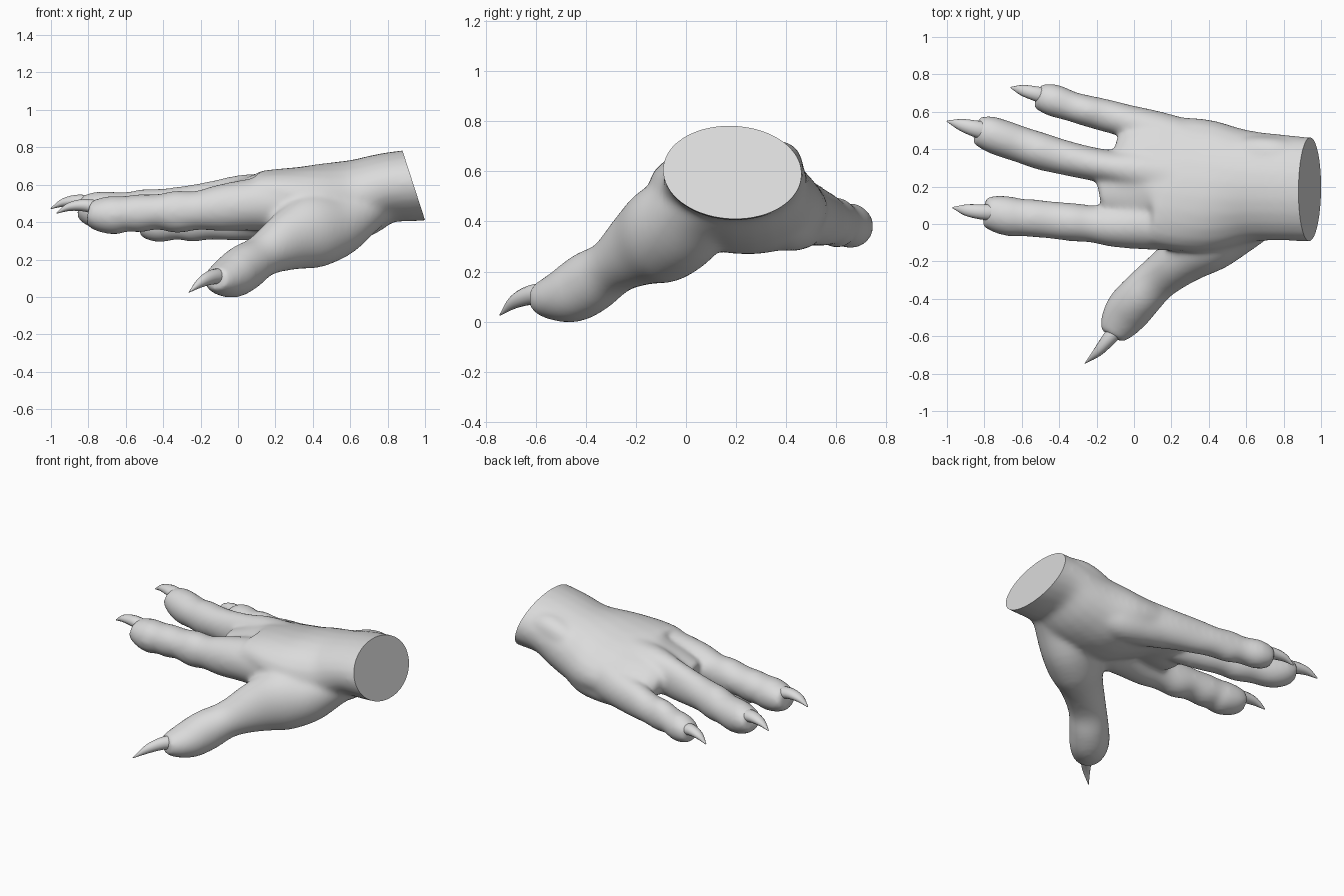
import bpy, bmesh, math
from mathutils import Vector

skin = bpy.data.materials.new("pale_grey")
skin.diffuse_color = (0.71, 0.71, 0.71, 1)


def spline(pts, n):
    """Catmull-Rom interpolation of (x, y, z, side radius, up radius, roll) stations."""
    P = [Vector(tuple(p) + (0,) * (6 - len(p))) for p in pts]
    P = [P[0] * 2 - P[1]] + P + [P[-1] * 2 - P[-2]]
    out = []
    for i in range(1, len(P) - 2):
        a, b, c, d = P[i - 1:i + 3]
        for k in range(n):
            t = k / n
            out.append(0.5 * (2 * b + (c - a) * t + (2 * a - 5 * b + 4 * c - d) * t ** 2
                              + (3 * b - a - 3 * c + d) * t ** 3))
    return out + [P[-2]]


def loft(bm, pts, sides=24, n=4):
    """Closed tube of elliptical rings along a path."""
    S = spline(pts, n)
    C = [Vector(s[:3]) for s in S]
    rings = []
    for i, s in enumerate(S):
        tan = (C[min(i + 1, len(C) - 1)] - C[max(i - 1, 0)]).normalized()
        side = tan.cross(Vector((0, 0, 1))).normalized()
        up = side.cross(tan)
        cr, sr = math.cos(s[5]), math.sin(s[5])
        side, up = side * cr + up * sr, up * cr - side * sr
        rings.append([bm.verts.new(C[i] + side * (s[3] * math.cos(a)) + up * (s[4] * math.sin(a)))
                      for a in (2 * math.pi * k / sides for k in range(sides))])
    for r, q in zip(rings, rings[1:]):
        for k in range(sides):
            j = (k + 1) % sides
            bm.faces.new((r[k], r[j], q[j], q[k]))
    bm.faces.new(rings[0])
    bm.faces.new(rings[-1])


def finish(bm, name):
    bmesh.ops.recalc_face_normals(bm, faces=bm.faces[:])
    me = bpy.data.meshes.new(name)
    bm.to_mesh(me)
    bm.free()
    me.materials.append(skin)
    ob = bpy.data.objects.new(name, me)
    bpy.context.collection.objects.link(ob)
    return ob


def shade(ob):
    bpy.ops.object.select_all(action='DESELECT')
    ob.select_set(True)
    bpy.context.view_layer.objects.active = ob
    bpy.ops.object.shade_smooth_by_angle(angle=math.radians(40))


# Wrist and palm, rolled so the outer edge sits lower
palm = [(1.15, .185, .61, .28, .19, -.06), (.94, .185, .597, .28, .192, -.06),
        (.78, .195, .58, .285, .188, -.03), (.62, .2, .52, .3, .215, -.05),
        (.42, .2, .488, .355, .217, -.14), (.22, .22, .505, .36, .17, -.2),
        (.08, .24, .51, .33, .135, -.2), (-.04, .19, .495, .2, .11, -.12),
        (-.18, .16, .475, .12, .08)]
# Knuckle of the wrist and outer heel of the palm
wrist_bump = [(.9, .36, .62, .07, .06), (.78, .37, .635, .09, .088), (.66, .38, .61, .09, .09),
              (.52, .38, .55, .08, .08)]
heel = [(.62, .33, .46, .1, .1), (.45, .4, .41, .12, .125), (.28, .45, .385, .1, .1),
        (.12, .48, .385, .085, .08), (0, .53, .4, .07, .07)]
# Fingers, each starting inside the palm
index = [(.35, .02, .5, .17, .17), (.1, 0, .495, .14, .143), (-.1, -.01, .475, .115, .125),
         (-.22, 0, .462, .1, .105), (-.33, .01, .455, .103, .115), (-.43, .02, .455, .1, .095),
         (-.53, .03, .447, .102, .103), (-.6, .035, .445, .1, .096), (-.66, .04, .438, .107, .105),
         (-.74, .055, .44, .1, .092), (-.8, .06, .45, .08, .068)]
middle = [(.35, .22, .51, .16, .16), (.05, .28, .535, .115, .122), (-.1, .3, .498, .092, .13),
          (-.25, .327, .482, .09, .118), (-.4, .362, .475, .095, .105), (-.5, .39, .465, .1, .113),
          (-.6, .423, .46, .098, .1), (-.7, .457, .458, .1, .107), (-.78, .485, .468, .095, .095),
          (-.845, .5, .48, .075, .065)]
outer = [(.35, .4, .45, .14, .16), (.12, .495, .425, .11, .125), (-.04, .55, .41, .09, .11),
         (-.15, .58, .4, .088, .095), (-.25, .605, .395, .084, .102), (-.33, .627, .39, .081, .085),
         (-.42, .658, .383, .088, .092), (-.48, .675, .38, .08, .078), (-.52, .687, .38, .064, .058)]
thumb = [(.76, .13, .53, .14, .12), (.65, .07, .46, .16, .14), (.52, -.01, .385, .17, .18),
         (.39, -.095, .35, .17, .2), (.26, -.19, .295, .135, .16), (.13, -.29, .22, .118, .115),
         (.04, -.38, .16, .122, .127), (-.03, -.46, .112, .124, .119),
         (-.085, -.54, .095, .104, .09), (-.12, -.6, .097, .072, .06)]

bm = bmesh.new()
for part in (palm, wrist_bump, heel, index, middle, outer, thumb):
    loft(bm, part)
raw = finish(bm, "hand_volume")

# Fuse the volumes into one soft skin
rm = raw.modifiers.new("fuse", 'REMESH')
rm.mode = 'VOXEL'
rm.voxel_size = 0.013
sm = raw.modifiers.new("soften", 'SMOOTH')
sm.factor = 0.5
sm.iterations = 24
bpy.context.view_layer.update()
dg = bpy.context.evaluated_depsgraph_get()
bm = bmesh.new()
bm.from_object(raw, dg)
bpy.data.objects.remove(raw)

# Slanted flat cut at the wrist
cut = bmesh.ops.bisect_plane(bm, geom=bm.verts[:] + bm.edges[:] + bm.faces[:],
                             plane_co=(.94, 0, .595), plane_no=(.37, 0, .12), clear_outer=True)
rim = [e for e in cut["geom_cut"] if isinstance(e, bmesh.types.BMEdge)]
bmesh.ops.contextual_create(bm, geom=rim)
shade(finish(bm, "hand"))

# Claws
claws = {
    "index_claw": [(-.74, .06, .475, .045, .04), (-.82, .065, .49, .04, .034),
                   (-.9, .075, .482, .03, .023), (-.97, .088, .448, .003, .003)],
    "middle_claw": [(-.77, .49, .495, .05, .042), (-.85, .51, .512, .044, .036),
                    (-.93, .532, .505, .03, .023), (-1, .55, .473, .003, .003)],
    "outer_claw": [(-.46, .68, .395, .045, .04), (-.53, .698, .407, .039, .034),
                   (-.6, .716, .395, .028, .022), (-.66, .73, .36, .003, .003)],
    "thumb_claw": [(-.08, -.55, .11, .045, .045), (-.135, -.615, .107, .038, .04),
                   (-.195, -.685, .08, .025, .028), (-.262, -.745, .025, .002, .002)],
}
for name, pts in claws.items():
    bm = bmesh.new()
    loft(bm, pts, 14)
    shade(finish(bm, name))
